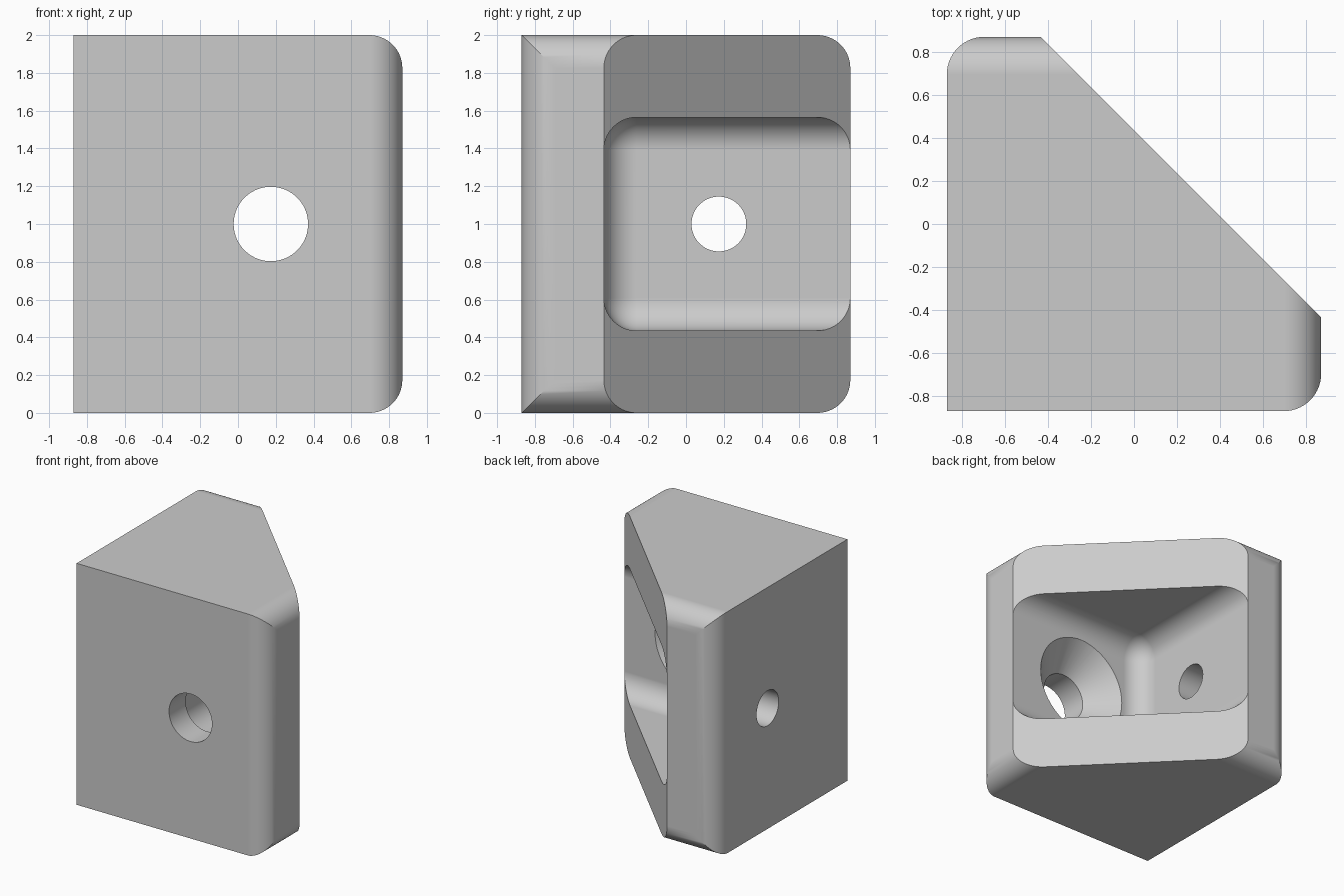
import bpy, bmesh
from math import tau, radians
from mathutils import Vector

cube = bpy.data.objects.get("Cube")
if cube:
    bpy.data.objects.remove(cube, do_unlink=True)

HALF = 0.87      # half width of the block
HEIGHT = 2.0
WALL = 0.435     # wall thickness and pocket inset
ROUND = 0.174    # fillet radius


def new_object(name, bm):
    bmesh.ops.recalc_face_normals(bm, faces=bm.faces[:])
    mesh = bpy.data.meshes.new(name)
    bm.to_mesh(mesh)
    bm.free()
    obj = bpy.data.objects.new(name, mesh)
    bpy.context.collection.objects.link(obj)
    return obj


def rounded_box(low, high, rule):
    """Box between two corners; edges whose midpoint passes the rule are filleted."""
    low, high = Vector(low), Vector(high)
    bm = bmesh.new()
    bmesh.ops.create_cube(bm, size=1)
    for v in bm.verts:
        v.co = Vector([l + (h - l) * (c + 0.5) for l, h, c in zip(low, high, v.co)])
    edges = [e for e in bm.edges if rule((e.verts[0].co + e.verts[1].co) / 2)]
    bmesh.ops.bevel(bm, geom=edges, offset=ROUND, offset_type='OFFSET',
                    segments=14, profile=0.5, affect='EDGES')
    return bm


def lathe(name, axis, center, profile):
    """Turned cutter from (radius, position along axis) points."""
    axis, center = Vector(axis), Vector(center)
    bm = bmesh.new()
    verts = [bm.verts.new(center + axis * t + Vector((0, 0, r))) for r, t in profile]
    edges = [bm.edges.new(pair) for pair in zip(verts, verts[1:])]
    bmesh.ops.spin(bm, geom=verts + edges, cent=center, axis=axis,
                   angle=tau, steps=72, use_duplicate=False)
    bmesh.ops.remove_doubles(bm, verts=bm.verts[:], dist=1e-4)
    return new_object(name, bm)


# Block: fillets around the +x and +y faces only
def block_edge(mid):
    on_x, on_y = mid.x > HALF - 0.01, mid.y > HALF - 0.01
    return on_x != on_y


bm = rounded_box((-HALF, -HALF, 0), (HALF, HALF, HEIGHT), block_edge)

# Diagonal face cutting off the far corner
cut = bmesh.ops.bisect_plane(bm, geom=bm.verts[:] + bm.edges[:] + bm.faces[:],
                             plane_co=(WALL, 0, 0), plane_no=(1, 1, 0),
                             clear_outer=True)
rim = [g for g in cut["geom_cut"] if isinstance(g, bmesh.types.BMEdge)]
bmesh.ops.contextual_create(bm, geom=rim)
block = new_object("corner_bracket", bm)

# Cutters: rounded pocket, countersunk front hole, plain side hole
pocket = new_object("pocket_cutter", rounded_box(
    (-WALL, -WALL, WALL), (1.8, 1.8, HEIGHT - WALL), lambda mid: True))
front_hole = lathe("front_hole_cutter", (0, 1, 0), (0.174, 0, 1),
                   [(0, -1), (0.197, -1), (0.197, -0.652), (0.419, -0.43), (0, -0.43)])
side_hole = lathe("side_hole_cutter", (1, 0, 0), (0, 0.174, 1),
                  [(0, -1), (0.145, -1), (0.145, -0.3), (0, -0.3)])

bpy.ops.object.select_all(action='DESELECT')
bpy.context.view_layer.objects.active = block
block.select_set(True)
for cutter in (pocket, front_hole, side_hole):
    cutter.hide_render = True
    mod = block.modifiers.new("cut", 'BOOLEAN')
    mod.operation = 'DIFFERENCE'
    mod.solver = 'EXACT'
    mod.object = cutter
    bpy.ops.object.modifier_apply(modifier=mod.name)
    bpy.data.objects.remove(cutter, do_unlink=True)

# Smooth fillets with flat planes between them
bpy.ops.object.shade_smooth_by_angle(angle=radians(25))
weighted = block.modifiers.new("weighted_normals", 'WEIGHTED_NORMAL')
weighted.keep_sharp = True

# Single grey finish
grey = bpy.data.materials.new("plain_grey")
grey.use_nodes = True
colour = (0.6, 0.6, 0.6, 1)
grey.diffuse_color = colour
grey.node_tree.nodes["Principled BSDF"].inputs["Base Color"].default_value = colour
block.data.materials.clear()
block.data.materials.append(grey)
